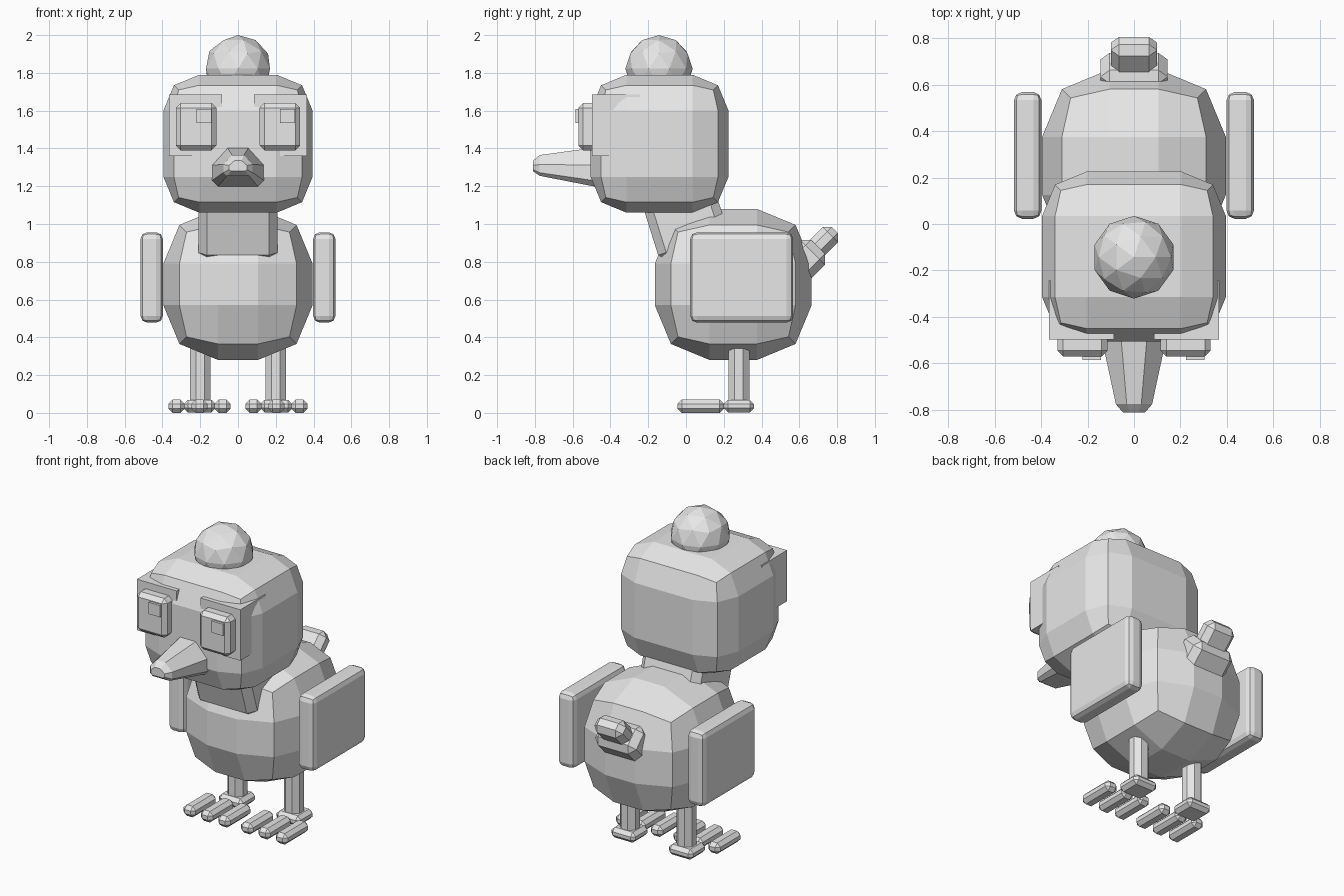
import bpy, bmesh, math
from mathutils import Matrix

cube = bpy.data.objects.get("Cube")
if cube:
    bpy.data.objects.remove(cube, do_unlink=True)

grey = bpy.data.materials.new("plain grey")
grey.use_nodes = True
grey.diffuse_color = (0.8, 0.8, 0.8, 1)
grey.node_tree.nodes["Principled BSDF"].inputs["Base Color"].default_value = (0.8, 0.8, 0.8, 1)


def make_object(name, bm):
    bmesh.ops.recalc_face_normals(bm, faces=bm.faces)
    mesh = bpy.data.meshes.new(name)
    bm.to_mesh(mesh)
    bm.free()
    mesh.materials.append(grey)
    obj = bpy.data.objects.new(name, mesh)
    bpy.context.collection.objects.link(obj)
    return obj


def block(name, center, size, bevel=0.0, segments=1, tilt=0.0, upright_only=False):
    """Box with bevelled edges, tilted about x."""
    bm = bmesh.new()
    bmesh.ops.create_cube(bm, size=1)
    bmesh.ops.scale(bm, vec=size, verts=bm.verts)
    if bevel:
        edges = [e for e in bm.edges if not upright_only
                 or abs(e.verts[0].co.z - e.verts[1].co.z) > 0.001]
        bmesh.ops.bevel(bm, geom=edges, offset=bevel, segments=segments,
                        profile=0.5, affect='EDGES', clamp_overlap=True)
    bm.transform(Matrix.Translation(center) @ Matrix.Rotation(math.radians(tilt), 4, 'X'))
    return make_object(name, bm)


# Body, neck and head
block("body", (0, 0.25, 0.68), (0.79, 0.83, 0.80), 0.29, 2)
block("neck", (0, -0.02, 1.08), (0.42, 0.39, 0.48), 0.045, 1, tilt=17.5)
block("head", (0, -0.14, 1.425), (0.79, 0.73, 0.73), 0.19, 2)

# Round tuft on the head
bm = bmesh.new()
bmesh.ops.create_icosphere(bm, subdivisions=2, radius=0.178)
bm.transform(Matrix.Translation((0, -0.143, 1.822)))
make_object("tuft", bm)

# Stubby two-step tail
block("tail_base", (0, 0.635, 0.815), (0.29, 0.185, 0.18), 0.04, 1, tilt=-45)
block("tail_tip", (0, 0.70, 0.88), (0.20, 0.115, 0.25), 0.035, 1, tilt=-45)

# Beak: rings of y, half width, bottom, top
bm = bmesh.new()
rings = []
for y, w, low, high in [(-0.44, 0.15, 1.19, 1.41), (-0.775, 0.078, 1.255, 1.365),
                        (-0.81, 0.048, 1.28, 1.335)]:
    h = high - low
    half = [(0.75, 0), (1, 0.15), (1, 0.55), (0.4, 1)]
    outline = half + [(-a, b) for a, b in reversed(half)]
    rings.append([bm.verts.new((a * w, y, low + b * h)) for a, b in outline])
for near, far in zip(rings, rings[1:]):
    for i in range(8):
        j = (i + 1) % 8
        bm.faces.new((near[i], near[j], far[j], far[i]))
bm.faces.new(rings[0])
bm.faces.new(rings[-1])
make_object("beak", bm)

# Paired parts
for side, s in (("left", 1), ("right", -1)):
    block(side + "_wing", (s * 0.457, 0.295, 0.717), (0.118, 0.545, 0.478), 0.035, 2)
    block(side + "_eye_patch", (s * 0.225, -0.37, 1.522), (0.28, 0.255, 0.325))
    block(side + "_eye", (s * 0.222, -0.52, 1.515), (0.215, 0.10, 0.25), 0.025, 1)
    # Both glints sit on the same side of their eyes
    block(side + "_glint", (s * 0.222 + 0.041, -0.56, 1.572), (0.08, 0.05, 0.075))
    block(side + "_leg", (s * 0.2, 0.28, 0.21), (0.11, 0.11, 0.36), 0.032, 1, upright_only=True)
    block(side + "_foot", (s * 0.203, 0.28, 0.036), (0.17, 0.16, 0.066), 0.022, 1)
    for name, dx in (("inner", -0.122), ("middle", 0), ("outer", 0.122)):
        block(f"{side}_{name}_toe", (s * (0.203 + dx), 0.078, 0.035),
              (0.085, 0.245, 0.07), 0.022, 1)
